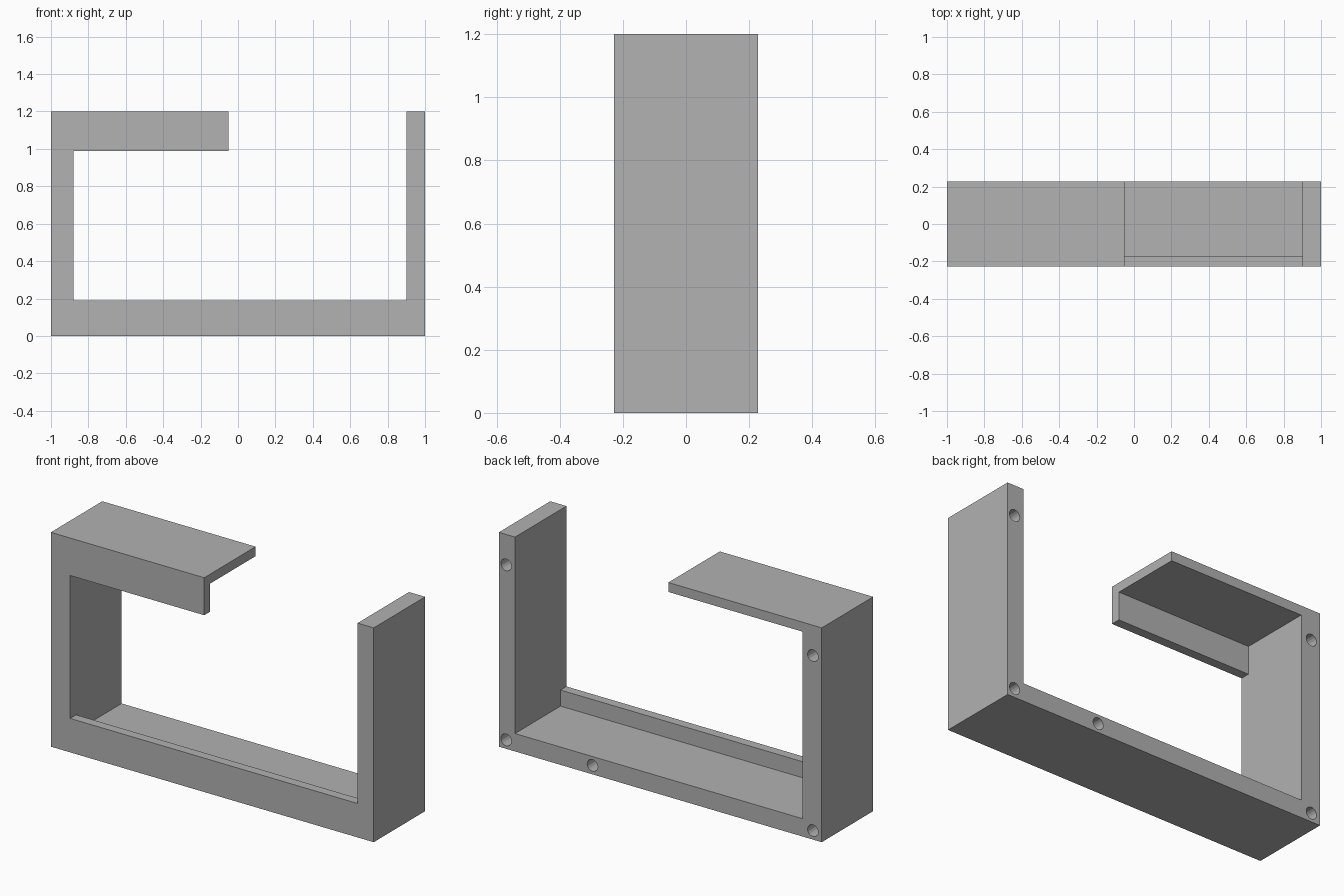
import bpy
import bmesh
import math
from mathutils import Matrix, Vector

cube = bpy.data.objects.get("Cube")
if cube:
    bpy.data.objects.remove(cube, do_unlink=True)

HALF_DEPTH = 0.2275
LIP_BACK = -0.175


def make_object(name, bm):
    bmesh.ops.recalc_face_normals(bm, faces=bm.faces[:])
    mesh = bpy.data.meshes.new(name)
    bm.to_mesh(mesh)
    bm.free()
    obj = bpy.data.objects.new(name, mesh)
    bpy.context.scene.collection.objects.link(obj)
    return obj


def prism(name, profile, y0, y1):
    """Extrude an (x, z) profile along y."""
    bm = bmesh.new()
    face = bm.faces.new([bm.verts.new((x, y0, z)) for x, z in profile])
    new = bmesh.ops.extrude_face_region(bm, geom=[face])["geom"]
    bmesh.ops.translate(bm, vec=(0, y1 - y0, 0),
                        verts=[v for v in new if isinstance(v, bmesh.types.BMVert)])
    return make_object(name, bm)


def box(name, x0, x1, z0, z1, y0, y1):
    return prism(name, [(x0, z0), (x1, z0), (x1, z1), (x0, z1)], y0, y1)


def hole(x, z, radius=0.033, depth=0.2):
    """Cutter for a blind screw hole in the back face."""
    bm = bmesh.new()
    bmesh.ops.create_cone(
        bm, cap_ends=True, segments=16, radius1=radius, radius2=radius, depth=2 * depth,
        matrix=Matrix.Translation(Vector((x, HALF_DEPTH, z))) @ Matrix.Rotation(math.pi / 2, 4, "X"))
    return make_object("hole_cutter", bm)


# Open frame outline: base, right post, left post and top shelf
outline = [(-1, 0), (1, 0), (1, 1.2), (0.9, 1.2), (0.9, 0.19), (-0.88, 0.19),
           (-0.88, 0.99), (-0.05, 0.99), (-0.05, 1.2), (-1, 1.2)]
frame = prism("bracket_frame", outline, -HALF_DEPTH, HALF_DEPTH)

# Recesses behind the front lips, and the screw holes
cutters = [box("floor_recess", -0.88, 0.9, 0.1, 0.4, LIP_BACK, 0.4),
           box("shelf_recess", -0.88, 0.2, 0.8, 1.147, LIP_BACK, 0.4)]
cutters += [hole(x, z) for x, z in
            [(0.955, 1.03), (0.955, 0.05), (0.42, 0.05), (-0.945, 0.05), (-0.945, 1.03)]]
for cutter in cutters:
    cutter.hide_render = True
    mod = frame.modifiers.new("cut", "BOOLEAN")
    mod.operation = "DIFFERENCE"
    mod.solver = "EXACT"
    mod.object = cutter

# Bake the cuts and remove the cutters
bpy.context.view_layer.update()
baked = bpy.data.meshes.new_from_object(
    frame.evaluated_get(bpy.context.evaluated_depsgraph_get()))
frame.modifiers.clear()
frame.data = baked
for cutter in cutters:
    bpy.data.objects.remove(cutter, do_unlink=True)

# Plain grey finish
grey = bpy.data.materials.new("plain_grey")
grey.use_nodes = True
colour = (0.445, 0.445, 0.445, 1)
grey.diffuse_color = colour
grey.node_tree.nodes["Principled BSDF"].inputs["Base Color"].default_value = colour
frame.data.materials.clear()
frame.data.materials.append(grey)
